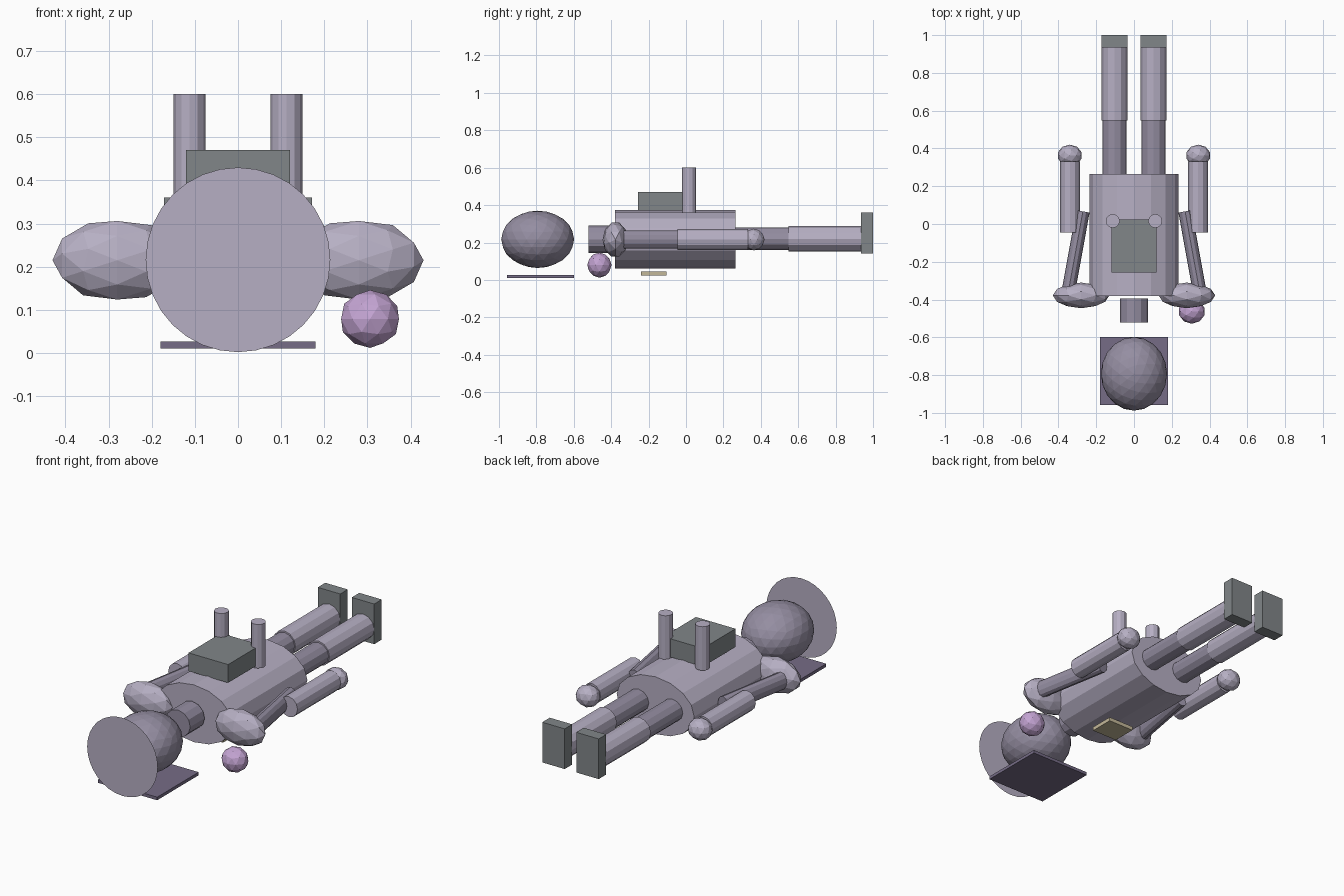
import bpy, math
from mathutils import Matrix, Vector

if "Cube" in bpy.data.objects:
    bpy.data.objects.remove(bpy.data.objects["Cube"])


def material(name, rgb):
    m = bpy.data.materials.new(name)
    m.diffuse_color = (*rgb, 1)
    m.use_nodes = True
    m.node_tree.nodes["Principled BSDF"].inputs["Base Color"].default_value = m.diffuse_color
    return m


SUIT = material("suit", (0.47, 0.43, 0.55))
JOINT = material("joint", (0.30, 0.27, 0.36))
DARK = material("dark_grey", (0.22, 0.24, 0.25))
BASE = material("base", (0.18, 0.15, 0.24))
GOLD = material("gold", (0.55, 0.48, 0.32))
VIOLET = material("violet", (0.55, 0.37, 0.65))


def finish(name, mat):
    o = bpy.context.object
    o.name = name
    o.data.materials.append(mat)
    return o


def box(name, lo, hi, mat):
    lo, hi = Vector(lo), Vector(hi)
    bpy.ops.mesh.primitive_cube_add(size=1, location=(lo + hi) / 2)
    o = finish(name, mat)
    o.scale = hi - lo
    return o


def ball(name, centre, radii, mat, sub=2, turn=0):
    # icosphere fitted exactly to the given radii; turn swings its pole
    bpy.ops.mesh.primitive_ico_sphere_add(subdivisions=sub, radius=1, location=centre)
    o = finish(name, mat)
    me = o.data
    me.transform(Matrix.Rotation(turn, 4, 'Y'))
    ext = [max(abs(v.co[i]) for v in me.vertices) for i in range(3)]
    o.scale = [r / e for r, e in zip(radii, ext)]
    return o


def tube(name, centre, rx, rz, length, mat, sides=12, swing=0, upright=False):
    # cylinder lying along y (or upright), with optional swing about z
    bpy.ops.mesh.primitive_cylinder_add(
        vertices=sides, radius=1, depth=1, location=centre,
        rotation=(0 if upright else math.pi / 2, 0, swing))
    o = finish(name, mat)
    o.scale = (rx, rz, length)
    return o


# head, visor disc, neck and torso
ball("head", (0, -0.793, 0.217), (0.175, 0.195, 0.153), JOINT, sub=3)
bpy.ops.mesh.primitive_circle_add(vertices=32, radius=0.214, fill_type='NGON',
                                  location=(0, -1, 0.216),
                                  rotation=(math.pi / 2, 0, 0))
finish("visor_disc", SUIT)
tube("neck", (0, -0.458, 0.217), 0.075, 0.073, 0.125, JOINT)
tube("torso", (0, -0.058, 0.217), 0.235, 0.157, 0.645, SUIT, sides=16)

# chest pack and plates underneath
box("chest_pack", (-0.12, -0.257, 0.37), (0.12, 0.025, 0.47), DARK)
box("head_plate", (-0.18, -0.957, 0.01), (0.18, -0.598, 0.027), BASE)
box("back_plate", (-0.077, -0.24, 0.024), (0.077, -0.105, 0.045), GOLD)
ball("side_ball", (0.306, -0.463, 0.079), (0.067, 0.065, 0.067), VIOLET)

# paired parts
for side, s in (("right", 1), ("left", -1)):
    tube(side + "_hose", (s * 0.112, 0.016, 0.48), 0.037, 0.037, 0.24, SUIT, upright=True)
    ball(side + "_shoulder", (s * 0.28, -0.378, 0.215), (0.15, 0.068, 0.091), SUIT,
         turn=s * math.pi / 2)
    tube(side + "_upper_arm", (s * 0.308, -0.14, 0.216), 0.036, 0.048, 0.42, JOINT,
         swing=s * 0.179)
    tube(side + "_forearm", (s * 0.339, 0.143, 0.216), 0.053, 0.056, 0.375, SUIT)
    ball(side + "_hand", (s * 0.34, 0.363, 0.216), (0.062, 0.057, 0.058), SUIT)
    tube(side + "_thigh", (s * 0.103, 0.375, 0.219), 0.063, 0.06, 0.36, JOINT)
    tube(side + "_shin", (s * 0.103, 0.743, 0.22), 0.068, 0.068, 0.39, SUIT)
    x = sorted((s * 0.035, s * 0.171))
    box(side + "_boot", (x[0], 0.935, 0.14), (x[1], 1.0, 0.36), DARK)
